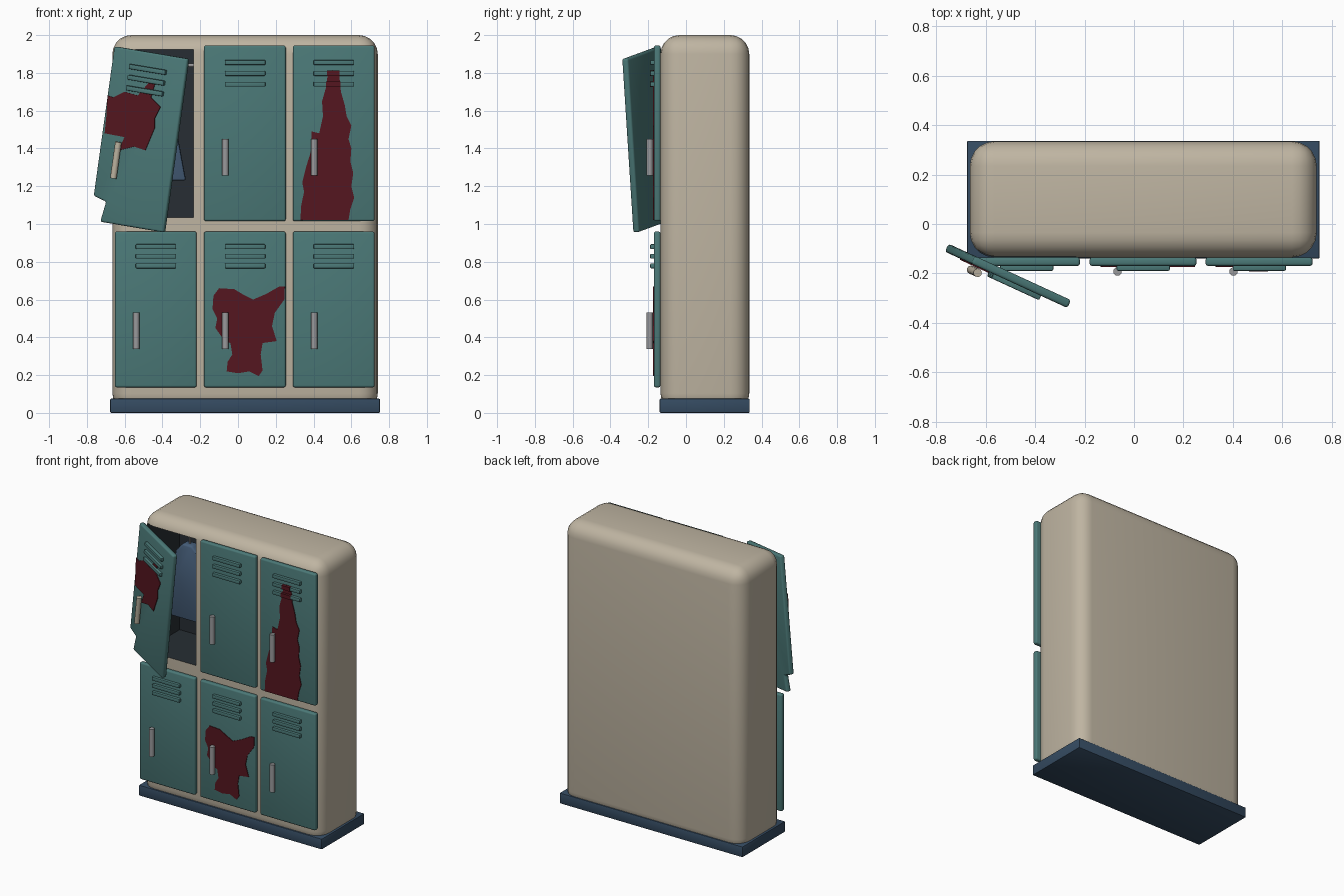
import bpy, bmesh, math
from mathutils import Matrix, Vector

if "Cube" in bpy.data.objects:
    bpy.data.objects.remove(bpy.data.objects["Cube"])


def material(name, rgb):
    m = bpy.data.materials.new(name)
    m.diffuse_color = (*rgb, 1)
    m.use_nodes = True
    m.node_tree.nodes["Principled BSDF"].inputs["Base Color"].default_value = m.diffuse_color
    return m


TEAL = material("teal_paint", (0.07, 0.19, 0.185))
BEIGE = material("beige_paint", (0.52, 0.46, 0.36))
NAVY = material("navy", (0.035, 0.07, 0.12))
RED = material("dark_red", (0.09, 0.008, 0.014))
DARK = material("dark_interior", (0.02, 0.027, 0.033))
STEEL = material("steel", (0.32, 0.32, 0.33))
CLOTH = material("blue_cloth", (0.06, 0.11, 0.19))


def finish(name, bm, mat, matrix=Matrix(), bevel=0, segments=2):
    bmesh.ops.recalc_face_normals(bm, faces=bm.faces[:])
    me = bpy.data.meshes.new(name)
    bm.to_mesh(me)
    bm.free()
    me.materials.append(mat)
    ob = bpy.data.objects.new(name, me)
    bpy.context.collection.objects.link(ob)
    ob.matrix_world = matrix
    bpy.context.view_layer.objects.active = ob
    ob.select_set(True)
    if bevel:
        b = ob.modifiers.new("bevel", 'BEVEL')
        b.width, b.segments = bevel, segments
        bpy.ops.object.modifier_apply(modifier=b.name)
        bpy.ops.object.shade_smooth_by_angle(angle=math.radians(40))
    ob.select_set(False)
    return ob


def prism(name, pts, y0, y1, mat, matrix=Matrix(), bevel=0, segments=2):
    """Outline in x, z extruded from y0 to y1."""
    bm = bmesh.new()
    face = bm.faces.new([bm.verts.new((x, y0, z)) for x, z in pts])
    ext = bmesh.ops.extrude_face_region(bm, geom=[face])["geom"]
    bmesh.ops.translate(bm, vec=(0, y1 - y0, 0),
                        verts=[v for v in ext if isinstance(v, bmesh.types.BMVert)])
    return finish(name, bm, mat, matrix, bevel, segments)


def box(name, x, y, z, mat, matrix=Matrix(), bevel=0, segments=2):
    pts = [(x[0], z[0]), (x[1], z[0]), (x[1], z[1]), (x[0], z[1])]
    return prism(name, pts, y[0], y[1], mat, matrix, bevel, segments)


def rod(name, a, b, r, mat, matrix=Matrix()):
    a, b = Vector(a), Vector(b)
    bm = bmesh.new()
    bmesh.ops.create_cone(bm, cap_ends=True, segments=16, radius1=r, radius2=r, depth=(b - a).length)
    turn = (b - a).to_track_quat('Z', 'Y').to_matrix().to_4x4()
    ob = finish(name, bm, mat, matrix @ Matrix.Translation((a + b) / 2) @ turn)
    ob.select_set(True)
    bpy.ops.object.shade_smooth_by_angle(angle=math.radians(40))
    ob.select_set(False)
    return ob


# Rounded cabinet with one hollow compartment
body = box("cabinet_body", (-0.665, 0.74), (-0.135, 0.335), (0.003, 2), BEIGE, bevel=0.1, segments=5)
cutter = box("compartment_cutter", (-0.63, -0.235), (-0.4, 0.25), (1.035, 1.925), DARK)
cutter.hide_render = True
cut = body.modifiers.new("compartment", 'BOOLEAN')
cut.operation, cut.object, cut.solver = 'DIFFERENCE', cutter, 'EXACT'
cut.material_mode = 'TRANSFER'
bpy.context.view_layer.objects.active = body
bpy.ops.object.modifier_apply(modifier=cut.name)
bpy.data.objects.remove(cutter)

box("plinth", (-0.677, 0.752), (-0.14, 0.337), (0, 0.075), NAVY, bevel=0.006)

# Doors: local origin is the upper left corner, mid thickness
W, T = 0.433, 0.0175
columns = {"left": -0.652, "middle": -0.18, "right": 0.29}
rows = {"upper": (1.945, 0.93), "lower": (0.96, 0.825)}
YAW, ROLL = math.radians(-24.7), math.radians(8.7)
open_frame = (Matrix.Translation((-0.65, -0.146, 1.94))
              @ Matrix.Rotation(YAW, 4, 'Z') @ Matrix.Rotation(ROLL, 4, 'Y'))

for row, (top, h) in rows.items():
    for col, x0 in columns.items():
        tag = f"{row}_{col}"
        is_open = tag == "upper_left"
        frame = open_frame if is_open else Matrix.Translation((x0, -T - 0.135, top))
        pts = [(0, 0), (W, 0), (W, -h), (0, -h)]
        if is_open:  # broken lower corner
            pts[3:] = [(0.058, -h), (0.076, -0.82), (0, -0.80)]
        prism(f"door_{tag}", pts, -T, T, TEAL, frame, 0.011, 3)
        k = h / 0.93
        for i in range(3):
            zc = (-0.09 - 0.0575 * i) * k
            box(f"vent_{tag}_{i + 1}", (0.11, 0.325), (-0.037, -0.01), (zc - 0.013, zc + 0.013),
                TEAL, frame, 0.005)
        zc = -0.592 * k
        rod(f"handle_{tag}", (0.113, -0.04, zc - 0.097), (0.113, -0.04, zc + 0.097), 0.017,
            BEIGE if is_open else STEEL, frame)

# Stains, outlines as seen from the front
tall = [(0.475, 1.79), (0.5, 1.815), (0.535, 1.80), (0.545, 1.70), (0.565, 1.63), (0.575, 1.57),
        (0.60, 1.52), (0.585, 1.45), (0.60, 1.40), (0.595, 1.33), (0.61, 1.27), (0.60, 1.20),
        (0.615, 1.14), (0.595, 1.08), (0.585, 1.02), (0.33, 1.02), (0.335, 1.10), (0.35, 1.17),
        (0.34, 1.22), (0.36, 1.30), (0.385, 1.38), (0.39, 1.49), (0.43, 1.48), (0.45, 1.57),
        (0.445, 1.65), (0.465, 1.72)]
prism("stain_tall", tall, -0.1745, -0.165, RED)
for i, (a, b) in enumerate([(0.472, 0.538), (0.465, 0.543)]):
    zc = 1.7975 - 0.0575 * i
    box(f"stain_on_vent_{i + 1}", (a, b), (-0.1915, -0.17), (zc - 0.014, zc + 0.014), RED)

splat = [(-0.13, 0.62), (-0.10, 0.66), (-0.02, 0.655), (0.03, 0.625), (0.08, 0.60), (0.15, 0.63),
         (0.22, 0.67), (0.248, 0.67), (0.245, 0.60), (0.195, 0.53), (0.18, 0.46), (0.205, 0.38),
         (0.13, 0.37), (0.12, 0.31), (0.13, 0.225), (0.11, 0.195), (0.06, 0.22), (0, 0.21),
         (-0.06, 0.22), (-0.055, 0.27), (-0.03, 0.31), (-0.04, 0.37), (-0.07, 0.38),
         (-0.12, 0.45), (-0.11, 0.50), (-0.135, 0.55)]
prism("stain_splat", splat, -0.1745, -0.165, RED)

torn = [(-0.69, 1.68), (-0.66, 1.67), (-0.60, 1.70), (-0.53, 1.68), (-0.47, 1.75), (-0.44, 1.74),
        (-0.46, 1.67), (-0.41, 1.62), (-0.44, 1.56), (-0.44, 1.51), (-0.49, 1.39), (-0.55, 1.41),
        (-0.63, 1.39), (-0.60, 1.46), (-0.705, 1.48), (-0.695, 1.58)]
local = []
for x, z in torn:
    dx, dz = (x + 0.65 + 0.008) / math.cos(YAW), z - 1.94
    local.append((max(0.003, dx * math.cos(ROLL) - dz * math.sin(ROLL)),
                  dx * math.sin(ROLL) + dz * math.cos(ROLL)))
prism("stain_open_door", local, -T - 0.0045, -T + 0.005, RED, open_frame)

# Coat on a hanger inside the open compartment
coat = [(-0.47, 1.76), (-0.40, 1.76), (-0.345, 1.70), (-0.325, 1.50), (-0.275, 1.23),
        (-0.595, 1.23), (-0.545, 1.50), (-0.525, 1.70)]
prism("hanging_coat", coat, 0.05, 0.12, CLOTH, bevel=0.012)
rod("clothes_rail", (-0.63, 0.085, 1.84), (-0.235, 0.085, 1.84), 0.01, STEEL)
rod("hanger_hook", (-0.435, 0.085, 1.75), (-0.435, 0.085, 1.85), 0.006, STEEL)
